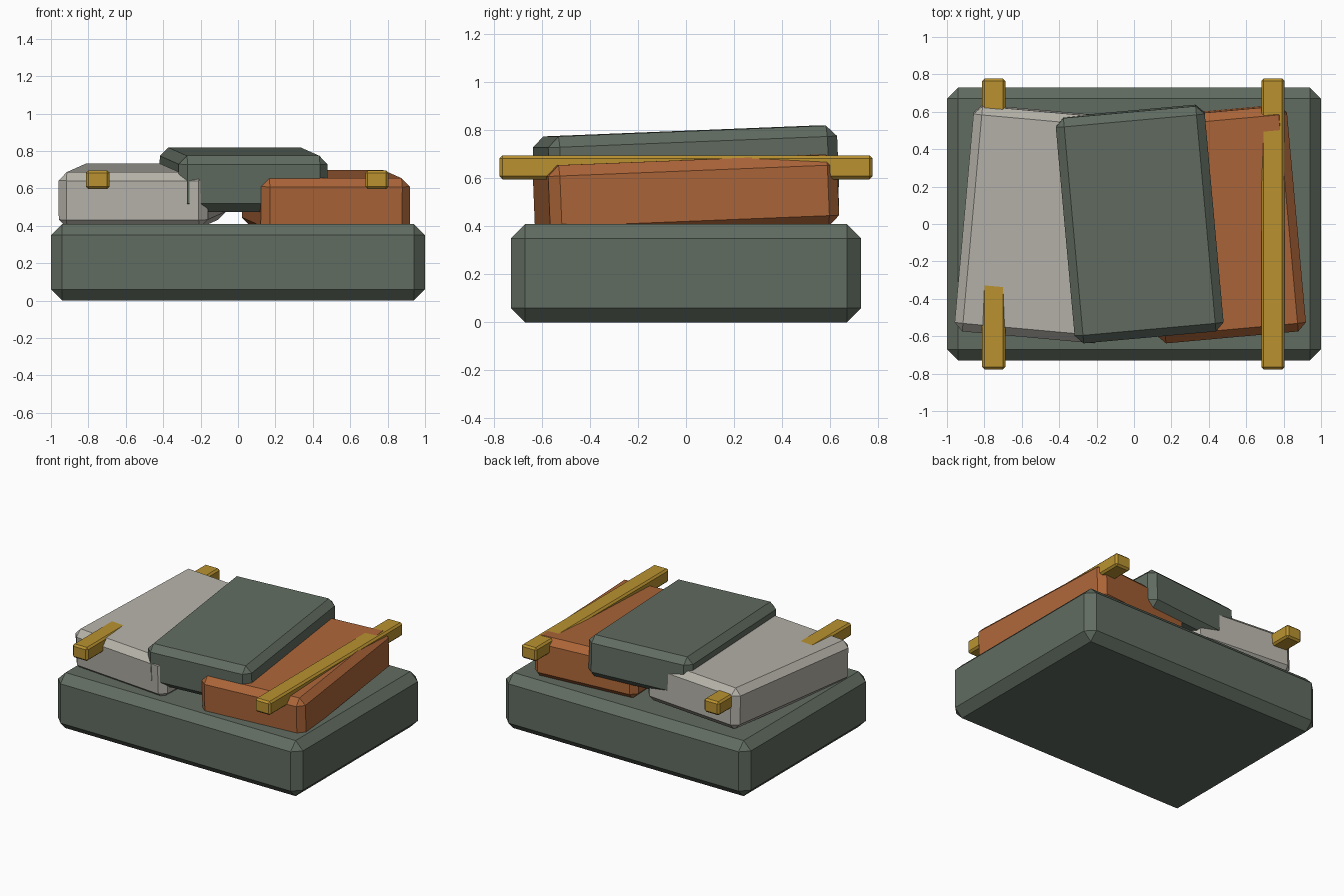
import bpy

if "Cube" in bpy.data.objects:
    bpy.data.objects.remove(bpy.data.objects["Cube"])


def material(name, color):
    m = bpy.data.materials.new(name)
    m.diffuse_color = (*color, 1)
    m.use_nodes = True
    m.node_tree.nodes["Principled BSDF"].inputs["Base Color"].default_value = m.diffuse_color
    return m


def block(name, size, loc, mat, chamfer, rot=(0, 0, 0)):
    """Flat-shaded box with single-step chamfers on every edge."""
    bpy.ops.mesh.primitive_cube_add(size=1)
    ob = bpy.context.object
    ob.name = name
    ob.scale = size
    bpy.ops.object.transform_apply(location=False, rotation=False, scale=True)
    ob.location = loc
    ob.rotation_euler = rot
    mod = ob.modifiers.new("chamfer", 'BEVEL')
    mod.width = chamfer
    mod.segments = 1
    mod.limit_method = 'ANGLE'
    ob.data.materials.append(mat)
    return ob


green = material("dark_green", (0.12, 0.15, 0.12))
stone = material("pale_stone", (0.47, 0.45, 0.40))
rust = material("rust_orange", (0.41, 0.13, 0.04))
gold = material("gold", (0.49, 0.29, 0.03))

# Base slab
block("base_slab", (2.0, 1.46, 0.41), (0, 0, 0.205), green, 0.06)

# Three overlapping slabs, tilted up at the back and fanned out
slab_size = (0.80, 1.21, 0.30)
for name, x, z, mat, yaw in (
    ("left_slab", -0.51, 0.56, stone, -0.09),
    ("middle_slab", 0.03, 0.647, green, 0.09),
    ("right_slab", 0.47, 0.527, rust, 0.09),
):
    block(name, slab_size, (x, 0, z), mat, 0.045, (0.04, 0, yaw))

# Retaining bars running front to back
for name, x in (("left_bar", -0.75), ("right_bar", 0.743)):
    block(name, (0.125, 1.555, 0.10), (x, 0, 0.646), gold, 0.013)
